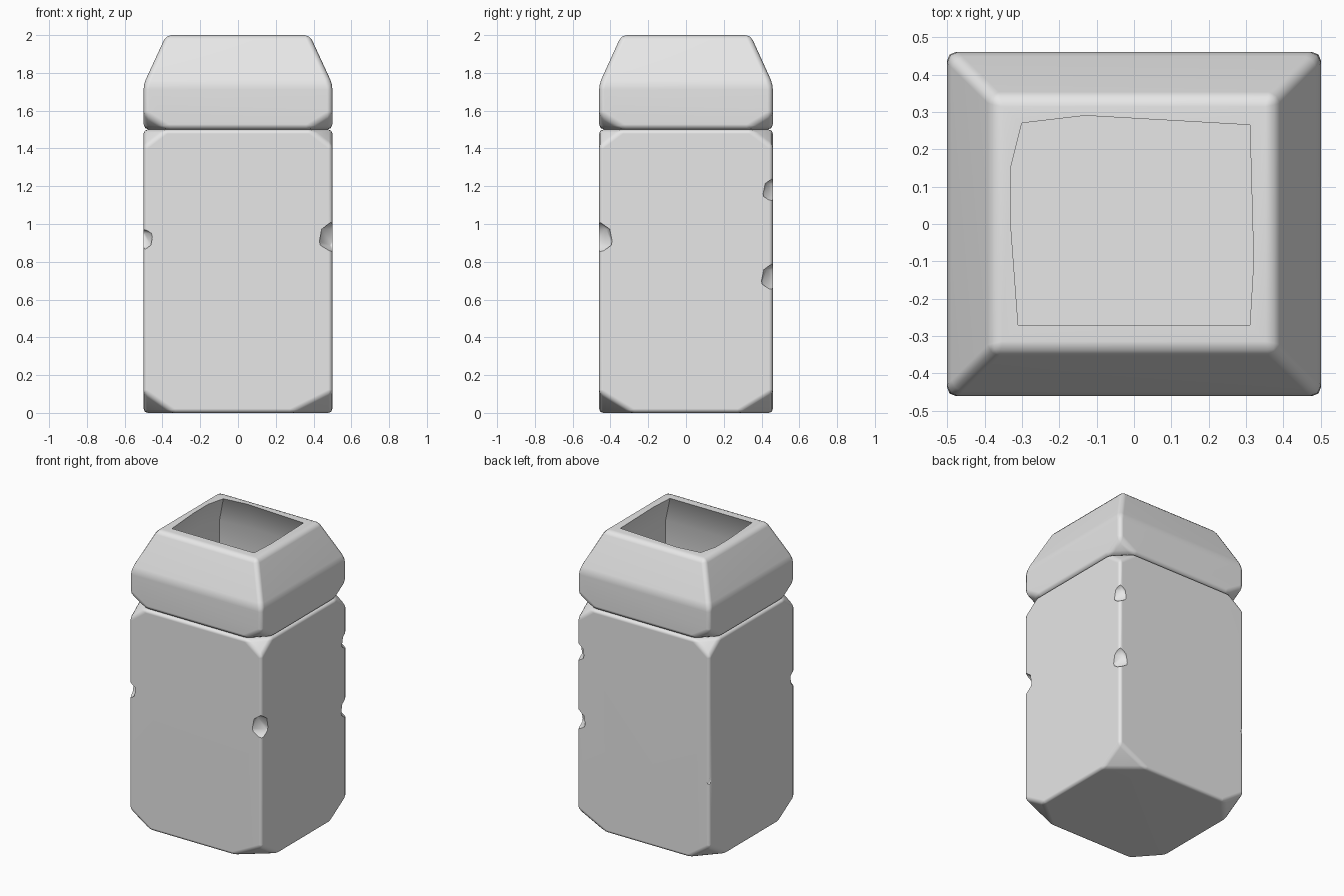
import bpy, bmesh
from math import radians
from mathutils import Vector

old = bpy.data.objects.get("Cube")
if old:
    bpy.data.objects.remove(old, do_unlink=True)

stone = bpy.data.materials.new("grey_stone")
stone.use_nodes = True
GREY = (0.8, 0.8, 0.8, 1)
stone.diffuse_color = GREY
stone.node_tree.nodes["Principled BSDF"].inputs["Base Color"].default_value = GREY

HX, HY = 0.5, 0.46
CORNERS = [(sx, sy) for sx in (-1, 1) for sy in (-1, 1)]


def loft(rings):
    """Closed solid through a stack of rings."""
    bm = bmesh.new()
    loops = [[bm.verts.new(p) for p in ring] for ring in rings]
    n = len(loops[0])
    for a, b in zip(loops, loops[1:]):
        for i in range(n):
            j = (i + 1) % n
            bm.faces.new((a[i], a[j], b[j], b[i]))
    bm.faces.new(loops[0][::-1])
    bm.faces.new(loops[-1])
    return bm


def rect(hx, hy, z):
    return [(-hx, -hy, z), (hx, -hy, z), (hx, hy, z), (-hx, hy, z)]


def trim_corner(bm, sx, sy, z, sz, cut):
    """Slice a worn facet off one box corner; cut = length along x, y, z."""
    normal = Vector((sx / cut[0], sy / cut[1], sz / cut[2]))
    point = Vector((sx * (HX - cut[0]), sy * HY, z))
    geom = bm.verts[:] + bm.edges[:] + bm.faces[:]
    res = bmesh.ops.bisect_plane(bm, geom=geom, plane_co=point,
                                 plane_no=normal, clear_outer=True)
    edges = [e for e in res["geom_cut"] if isinstance(e, bmesh.types.BMEdge)]
    bmesh.ops.holes_fill(bm, edges=edges)


def make(name, bm):
    bmesh.ops.recalc_face_normals(bm, faces=bm.faces[:])
    mesh = bpy.data.meshes.new(name)
    bm.to_mesh(mesh)
    bm.free()
    mesh.materials.append(stone)
    ob = bpy.data.objects.new(name, mesh)
    bpy.context.collection.objects.link(ob)
    return ob


def carve(ob, cutter):
    mod = ob.modifiers.new("carve", 'BOOLEAN')
    mod.operation = 'DIFFERENCE'
    mod.solver = 'EXACT'
    mod.object = cutter
    bpy.context.view_layer.objects.active = ob
    bpy.ops.object.modifier_apply(modifier=mod.name)
    bpy.data.objects.remove(cutter, do_unlink=True)


def soften(bm, width):
    bmesh.ops.bevel(bm, geom=bm.edges[:], offset=width, segments=2,
                    profile=0.5, affect='EDGES', clamp_overlap=True)


def finish(ob):
    bpy.ops.object.select_all(action='DESELECT')
    ob.select_set(True)
    bpy.context.view_layer.objects.active = ob
    bpy.ops.object.shade_smooth_by_angle(angle=radians(50))
    ob.modifiers.new("even_shading", 'WEIGHTED_NORMAL').keep_sharp = True


# Main block with worn corners
bm = loft([rect(HX, HY, 0), rect(HX, HY, 1.5)])
for sx, sy in CORNERS:
    trim_corner(bm, sx, sy, 0, -1, (0.22 if sx > 0 else 0.16, 0.18, 0.11))
    trim_corner(bm, sx, sy, 1.5, 1, (0.12, 0.12, 0.09))
soften(bm, 0.022)
block = make("block", bm)

# Chips knocked out of the upright edges: side x, side y, height, size
CHIPS = [(1, -1, 0.93, 0.095), (-1, -1, 0.92, 0.07), (1, 1, 1.18, 0.075),
         (1, 1, 0.72, 0.085), (-1, 1, 0.56, 0.04)]
for sx, sy, z, r in CHIPS:
    bm = bmesh.new()
    bmesh.ops.create_icosphere(bm, subdivisions=1, radius=r)
    bmesh.ops.translate(bm, verts=bm.verts[:],
                        vec=(sx * (HX + 0.012), sy * (HY + 0.012), z))
    carve(block, make("chip_cutter", bm))
finish(block)

# Tapered collar on top
bm = loft([rect(HX, HY, 1.5), rect(HX, HY, 1.74), rect(0.38, 0.342, 2.0)])
for sx, sy in CORNERS:
    trim_corner(bm, sx, sy, 1.5, -1, (0.13, 0.13, 0.08))
soften(bm, 0.028)
collar = make("collar", bm)

# Hollow inside the collar, slightly uneven and wider below the rim
MOUTH = [(-.31, -.27), (.31, -.27), (.32, -.1), (.31, .265),
         (-.13, .29), (-.3, .27), (-.33, .15), (-.33, 0)]
LEVELS = [(1.35, 1.4, 1.4), (1.35, 1.4, 1.78), (1, 1, 2.0), (1, 1, 2.1)]
bm = loft([[(x * kx, y * ky, z) for x, y in MOUTH] for kx, ky, z in LEVELS])
carve(collar, make("hollow_cutter", bm))
finish(collar)
